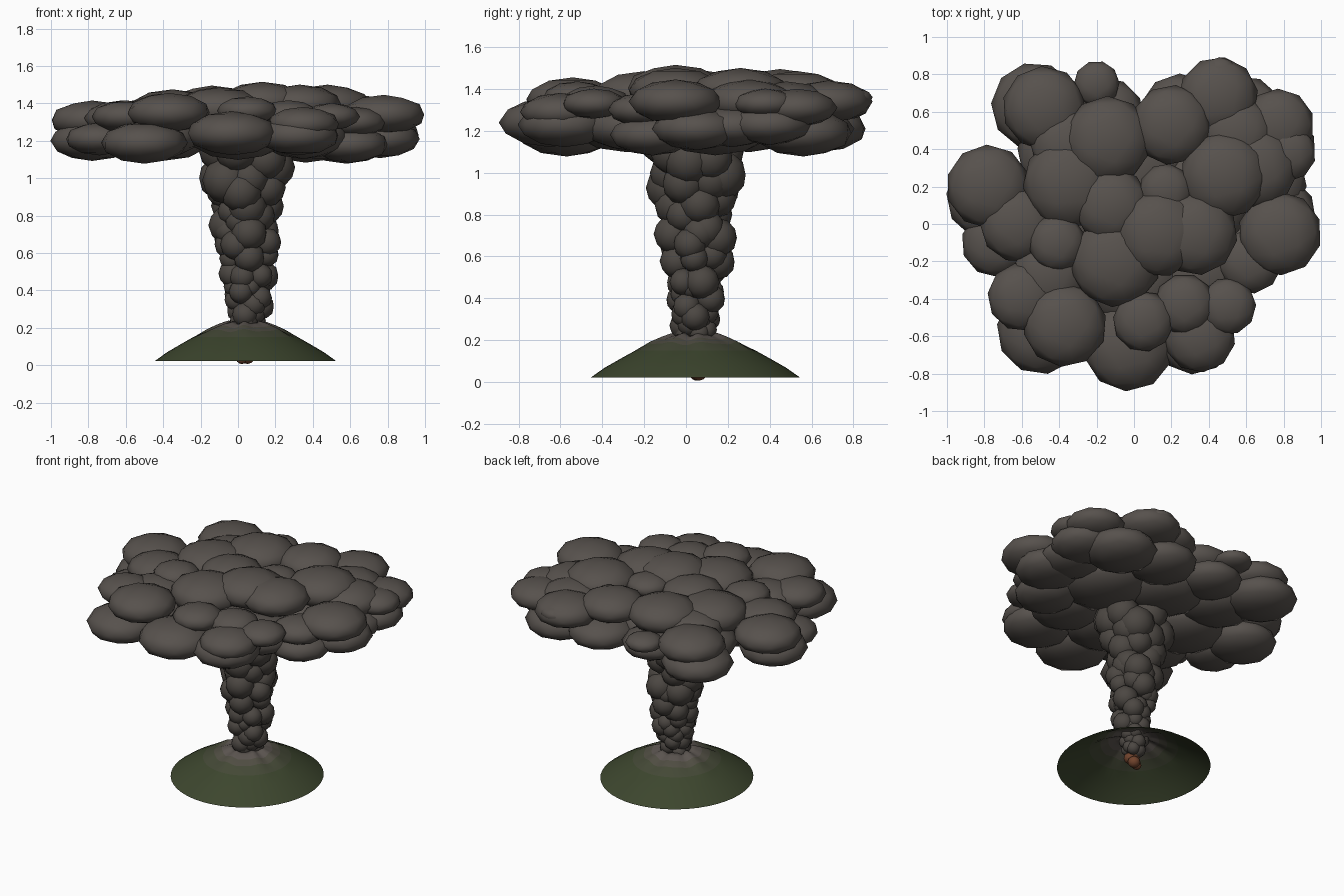
import bpy, bmesh, math, random
from mathutils import Matrix

random.seed(7)


def material(name, rgb):
    m = bpy.data.materials.new(name)
    m.diffuse_color = (*rgb, 1)
    return m


def finish(bm, name, mats):
    for f in bm.faces:
        f.smooth = True
    me = bpy.data.meshes.new(name)
    bm.to_mesh(me)
    bm.free()
    for m in mats:
        me.materials.append(m)
    ob = bpy.data.objects.new(name, me)
    bpy.context.collection.objects.link(ob)
    return ob


def puffs(name, blobs, squash, mat):
    """Joined low-poly smoke balls, each blob = (x, y, z, radius)."""
    bm = bmesh.new()
    for x, y, z, r in blobs:
        mx = (Matrix.Translation((x, y, z)) @ Matrix.Diagonal((r, r, r * squash, 1))
              @ Matrix.Rotation(random.uniform(0, 6.28), 4, 'Z'))
        bmesh.ops.create_icosphere(bm, subdivisions=2, radius=1.02, matrix=mx)
    return finish(bm, name, [mat])


def lerp_table(table, z):
    for (z0, a), (z1, b) in zip(table, table[1:]):
        if z <= z1:
            return a + (b - a) * (z - z0) / (z1 - z0)
    return table[-1][1]


# Volcano cone: open lathed shell with gullies towards the rim
CX, CY, SEG = 0.04, 0.045, 48
profile = [(.485, .022), (.42, .069), (.35, .110), (.28, .150), (.21, .185),
           (.16, .207), (.12, .222), (.09, .230), (.07, .205)]
bands = [0, 0, 0, 1, 2, 3, 3, 3]
bm = bmesh.new()
rings = []
for i, (r, z) in enumerate(profile):
    ring = []
    for s in range(SEG):
        a = 2 * math.pi * s / SEG
        gully = math.sin(7 * a) + .6 * math.sin(11 * a + 1)
        dz = .006 * gully if 4 <= i <= 7 else 0
        ring.append(bm.verts.new((CX + r * math.cos(a), CY + r * 1.03 * math.sin(a), z + dz)))
    rings.append(ring)
for i, (lo, hi) in enumerate(zip(rings, rings[1:])):
    for s in range(SEG):
        t = (s + 1) % SEG
        bm.faces.new((lo[s], lo[t], hi[t], hi[s])).material_index = bands[i]
finish(bm, "volcano_cone", [
    material("grass", (.046, .061, .027)), material("dry_grass", (.058, .066, .037)),
    material("scree", (.08, .075, .055)), material("ash_rock", (.105, .09, .08))])

# Glowing vent puffs below the crater
puffs("vent_embers", [(.02, .05, .035, .03), (.05, .06, .045, .04),
                      (.05, .02, .09, .04), (.03, .05, .12, .04)], .95,
      material("ember_smoke", (.16, .055, .025)))

# Ash column: stacked rings of puffs that swell with height
outer = [(.1, .07), (.22, .10), (.4, .145), (.6, .175), (.8, .19), (1.0, .24), (1.2, .28)]
size = [(.1, .04), (.22, .055), (.6, .08), (1.0, .11), (1.2, .13)]
column, z, turn = [], .15, 0
while z < 1.2:
    r, R = lerp_table(size, z), lerp_table(outer, z)
    for k in range(5):
        a = turn + k * 2 * math.pi / 5 + random.uniform(-.35, .35)
        rr = r * random.uniform(.78, 1.15)
        d = (R - r) * random.uniform(.85, 1.15)
        column.append((.05 + d * math.cos(a), .05 + d * math.sin(a),
                       z + random.uniform(-.4, .4) * r, rr))
    column.append((.05, .05, z, r))
    turn += .63
    z += r * .85
puffs("ash_column", column, 1.0, material("column_smoke", (.072, .063, .055)))

# Umbrella cloud, upper layer
cloud = material("cloud_smoke", (.095, .083, .074))
upper = [
    (-.48, .62, 1.32, .22), (-.2, .75, 1.31, .12), (-.14, .45, 1.385, .23),
    (.2, .53, 1.385, .21), (.45, .68, 1.34, .21), (.46, .79, 1.36, .1),
    (.77, .53, 1.31, .19), (.82, .38, 1.33, .15), (-.78, .2, 1.31, .22),
    (-.35, .22, 1.36, .24), (.48, .26, 1.39, .23), (-.41, -.1, 1.38, .15),
    (.13, -.05, 1.405, .23), (.33, -.05, 1.395, .22), (.78, -.05, 1.34, .22),
    (-.6, -.39, 1.33, .18), (-.37, -.54, 1.35, .22), (.05, -.52, 1.36, .16),
    (.27, -.43, 1.34, .16), (.5, -.44, 1.33, .15), (.35, -.6, 1.29, .19),
    (.17, .18, 1.40, .14), (-.1, -.2, 1.37, .24), (.65, .3, 1.34, .22),
    (-.12, .1, 1.39, .2), (-.62, .0, 1.32, .2), (.62, -.2, 1.30, .17),
    (-.45, -.27, 1.31, .2), (-.35, .42, 1.34, .2), (.55, .48, 1.34, .2)]
puffs("cloud_upper_puffs", upper, .47, cloud)

# Umbrella cloud, lower layer
lower = [
    (-.03, -.65, 1.24, .24), (-.5, -.57, 1.19, .23), (-.78, .14, 1.20, .22),
    (-.74, -.1, 1.21, .18), (-.53, .63, 1.21, .23), (-.15, .58, 1.23, .2),
    (.25, .58, 1.21, .22), (.58, .56, 1.19, .23), (.77, .4, 1.23, .2),
    (.76, .05, 1.21, .21), (.6, -.16, 1.18, .2), (.32, -.58, 1.23, .22),
    (-.4, .02, 1.22, .26), (.36, .14, 1.22, .28), (0, -.28, 1.23, .27),
    (0, .3, 1.23, .27), (-.38, .38, 1.23, .24), (.35, -.25, 1.22, .24),
    (-.42, -.3, 1.22, .22), (.72, .22, 1.22, .2)]
puffs("cloud_lower_puffs", lower, .48, cloud)
